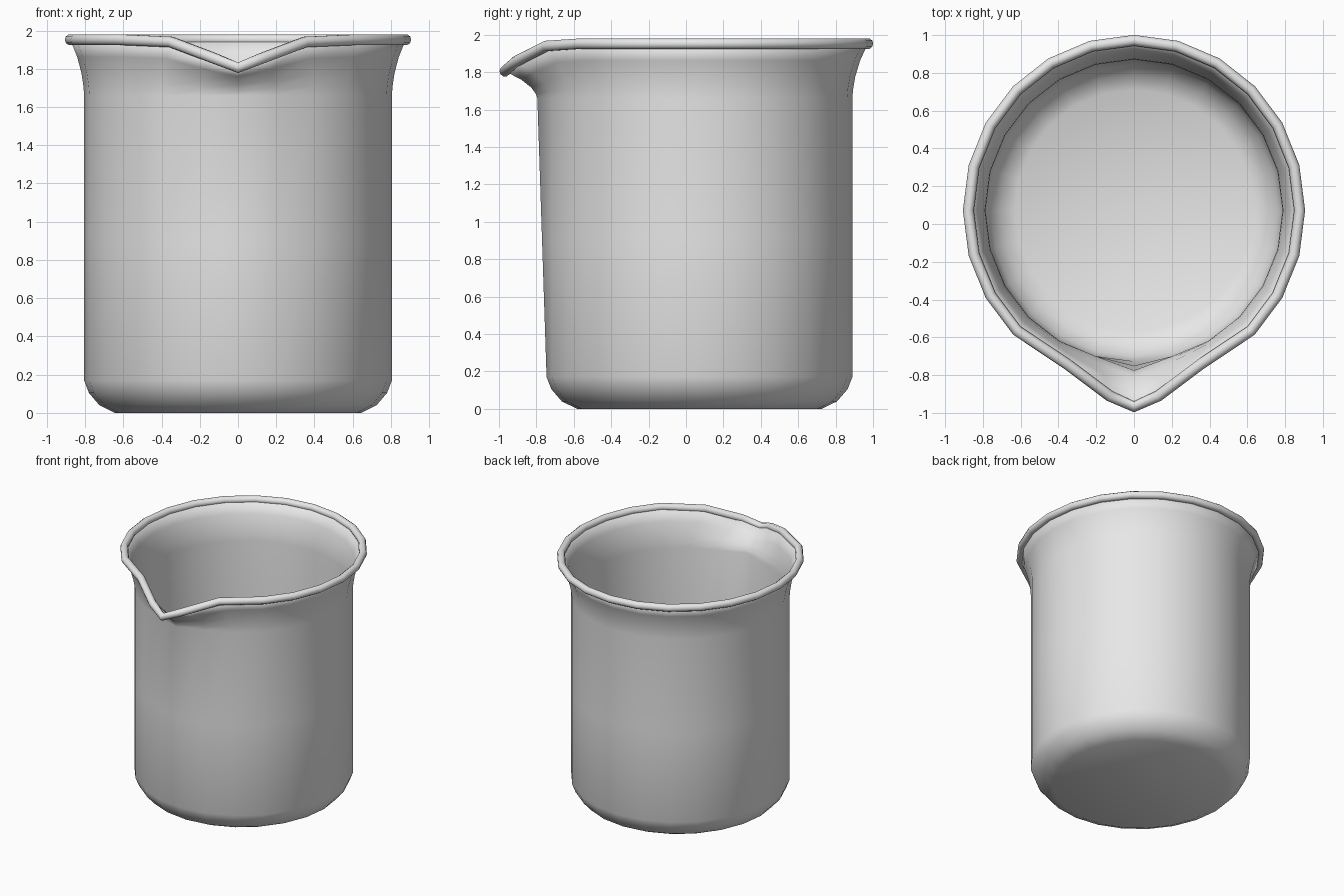
import bpy, bmesh, math
from mathutils import Vector

if "Cube" in bpy.data.objects:
    bpy.data.objects.remove(bpy.data.objects["Cube"])

N = 24            # sides around the beaker
CY = 0.072        # centre of the round body in y
UP = Vector((0, 0, 1))

grey = bpy.data.materials.new("light_grey")
grey.diffuse_color = (0.8, 0.8, 0.8, 1)
grey.use_nodes = True
grey.node_tree.nodes["Principled BSDF"].inputs["Base Color"].default_value = grey.diffuse_color


def rim_point(i):
    """Centre line of the rim; i counts from the front, the spout is the nearest few."""
    a = 2 * math.pi * i / N
    k = i if i <= N // 2 else i - N
    spout = {0: (0, -0.968, 1.805), 1: (0.13, -0.91, 1.857), 2: (0.35, -0.745, 1.94)}
    if abs(k) in spout:
        x, y, z = spout[abs(k)]
        return Vector((math.copysign(x, k), y, z))
    return Vector((0.877 * math.sin(a), CY - 0.90 * math.cos(a), 1.952))


def wall_point(i, r, z):
    """Body wall; the front edge leans out towards the spout."""
    a = 2 * math.pi * i / N
    lean = 0.05 * max(0, z - 0.17) / 1.51 if i == 0 else 0
    return Vector((r * math.sin(a), CY - 1.0155 * r * math.cos(a) - lean, z))


def outer_rings():
    body = [(0.645, 0), (0.725, 0.04), (0.78, 0.105), (0.805, 0.17), (0.805, 0.9), (0.805, 1.66)]
    rings = [[wall_point(i, r, z) for i in range(N)] for r, z in body]
    # flare from the wall out to the rim
    for fr, fz in ((0.05, 0.17), (0.19, 0.40), (0.5, 0.69), (1, 1)):
        ring = []
        for i in range(N):
            w, e = wall_point(i, 0.805, 1.66), rim_point(i)
            p = w.lerp(e, fr)
            p.z = w.z + (e.z - w.z) * fz
            ring.append(p)
        rings.append(ring)
    return rings


def inward(p):
    return Vector((p.x * 0.977, CY + (p.y - CY) * 0.977, p.z + 0.03 * max(0, 1 - p.z / 1.7)))


def build(name, rings, close):
    """Skin a stack of rings; cap the ends or join last to first."""
    bm = bmesh.new()
    vs = [[bm.verts.new(p) for p in ring] for ring in rings]
    n = len(vs[0])
    pairs = list(zip(vs, vs[1:]))
    if close:
        pairs.append((vs[-1], vs[0]))
    else:
        bm.faces.new(vs[0])
        bm.faces.new(vs[-1])
    for a, b in pairs:
        for j in range(n):
            bm.faces.new((a[j], a[(j + 1) % n], b[(j + 1) % n], b[j]))
    bmesh.ops.recalc_face_normals(bm, faces=bm.faces[:])
    for f in bm.faces:
        f.smooth = True
    me = bpy.data.meshes.new(name)
    bm.to_mesh(me)
    bm.free()
    me.materials.append(grey)
    ob = bpy.data.objects.new(name, me)
    bpy.context.collection.objects.link(ob)
    return ob


# Beaker wall: outside up, inside down, one closed shell
out = outer_rings()
build("beaker_body", out + [[inward(p) for p in ring] for ring in reversed(out)], False)

# Rolled rim: round section swept along the rim and spout
sections = []
for i in range(N):
    t = (rim_point((i + 1) % N) - rim_point((i - 1) % N)).normalized()
    side = t.cross(UP).normalized()
    up = side.cross(t)
    sections.append([rim_point(i) + 0.029 * (side * math.cos(b) + up * math.sin(b))
                     for b in (2 * math.pi * k / 10 for k in range(10))])
build("rolled_rim", sections, True)
